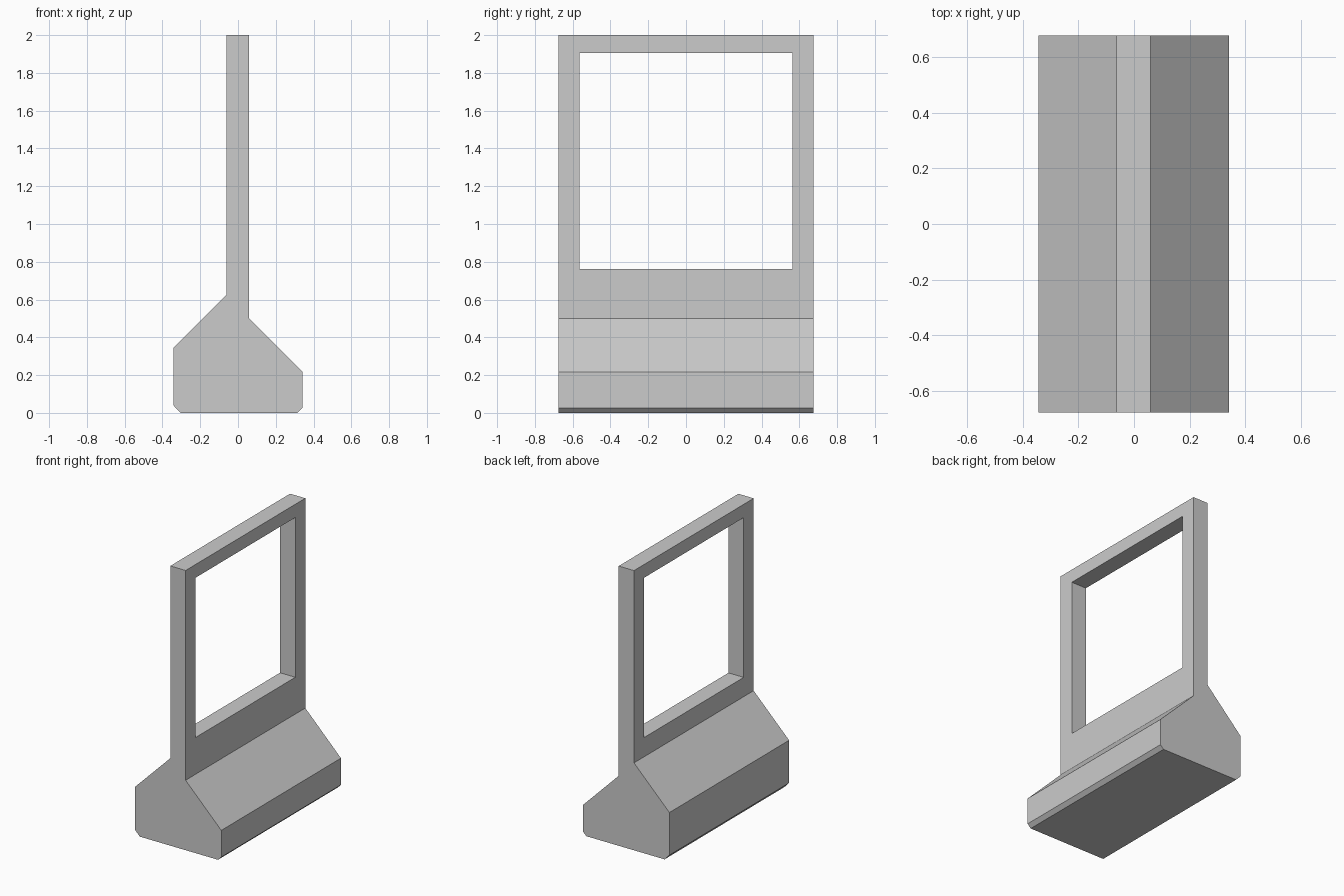
import bpy
import bmesh

cube = bpy.data.objects.get("Cube")
if cube:
    bpy.data.objects.remove(cube, do_unlink=True)

HALF_LENGTH = 0.676
HEIGHT = 2.0

grey = bpy.data.materials.new("concrete_grey")
grey.use_nodes = True
colour = (0.6, 0.6, 0.6, 1)
grey.diffuse_color = colour
grey.node_tree.nodes["Principled BSDF"].inputs["Base Color"].default_value = colour


def extrude_along_y(name, profile, half):
    """Solid made by sweeping an (x, z) profile from -half to +half in y."""
    bm = bmesh.new()
    face = bm.faces.new([bm.verts.new((x, -half, z)) for x, z in profile])
    result = bmesh.ops.extrude_face_region(bm, geom=[face])
    moved = [v for v in result["geom"] if isinstance(v, bmesh.types.BMVert)]
    bmesh.ops.translate(bm, verts=moved, vec=(0, 2 * half, 0))
    bmesh.ops.recalc_face_normals(bm, faces=bm.faces)
    mesh = bpy.data.meshes.new(name)
    bm.to_mesh(mesh)
    bm.free()
    mesh.materials.append(grey)
    obj = bpy.data.objects.new(name, mesh)
    bpy.context.collection.objects.link(obj)
    return obj


# Weighted foot with uneven sloped shoulders, rising into a thin upright wall
barrier = extrude_along_y("barrier_with_window", [
    (-0.304, 0), (0.315, 0), (0.341, 0.026), (0.341, 0.217),
    (0.059, 0.5), (0.059, HEIGHT), (-0.062, HEIGHT), (-0.062, 0.625),
    (-0.342, 0.345), (-0.342, 0.04),
], HALF_LENGTH)

# Rectangular window opening through the wall
cutter = extrude_along_y("window_cutter", [
    (-0.3, 0.763), (0.3, 0.763), (0.3, 1.905), (-0.3, 1.905),
], 0.563)
cutter.hide_render = True
cut = barrier.modifiers.new("window", "BOOLEAN")
cut.operation = "DIFFERENCE"
cut.solver = "EXACT"
cut.object = cutter

# Bake the opening into the wall and drop the cutter
bpy.context.view_layer.objects.active = barrier
bpy.ops.object.modifier_apply(modifier=cut.name)
bpy.data.objects.remove(cutter, do_unlink=True)
